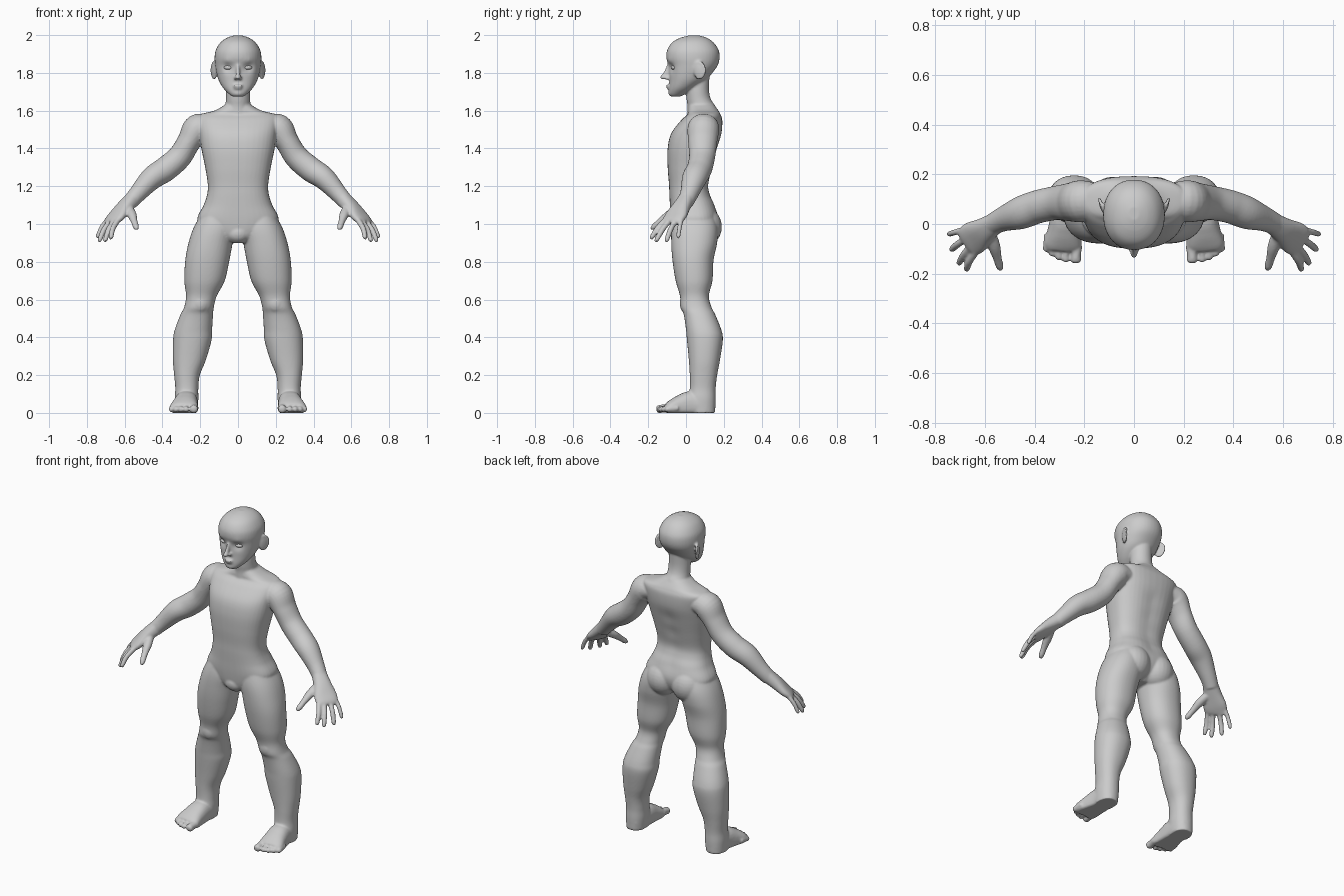
import bpy, bmesh, math
from mathutils import Vector, Matrix, Euler

bm = bmesh.new()


def smooth(rows, n=6):
    """Catmull-Rom interpolation of any tuple rows."""
    out = []
    for i in range(len(rows) - 1):
        p0, p1, p2 = rows[max(i - 1, 0)], rows[i], rows[i + 1]
        p3 = rows[min(i + 2, len(rows) - 1)]
        for k in range(n):
            t = k / n
            out.append([0.5 * (2 * b + (c - a) * t + (2 * a - 5 * b + 4 * c - d) * t * t
                               + (3 * b - a - 3 * c + d) * t ** 3)
                        for a, b, c, d in zip(p0, p1, p2, p3)])
    return out + [list(rows[-1])]


def oval(a, b, p, n=40):
    pts = []
    for i in range(n):
        c, s = math.cos(2 * math.pi * i / n), math.sin(2 * math.pi * i / n)
        pts.append((math.copysign(abs(c) ** (2 / p), c) * a, math.copysign(abs(s) ** (2 / p), s) * b))
    return pts


def skin(rings, mirror):
    made = []
    for sx in ((1, -1) if mirror else (1,)):
        vs = [[bm.verts.new((p[0] * sx, p[1], p[2])) for p in r] for r in rings]
        n = len(vs[0])
        for r, q in zip(vs, vs[1:]):
            for i in range(n):
                bm.faces.new((r[i], r[(i + 1) % n], q[(i + 1) % n], q[i]))
        bm.faces.new(vs[0][::-1])
        bm.faces.new(vs[-1])
        made += [v for r in vs for v in r]
    return made


def stack(rows, p=2.0, mirror=False):
    """Horizontal sections: z, x min, x max, y front, y back."""
    rings = []
    for z, x0, x1, y0, y1 in smooth(rows):
        rings.append([((x0 + x1) / 2 + u, (y0 + y1) / 2 + v, z)
                      for u, v in oval((x1 - x0) / 2, (y1 - y0) / 2, p)])
    return skin(rings, mirror)


def tube(rows, side, p=2.0):
    """Sections along a path: x, y, z, radius along side, other radius. Mirrored."""
    rows = smooth(rows)
    c = [Vector(r[:3]) for r in rows]
    rings = []
    for i, r in enumerate(rows):
        t = (c[min(i + 1, len(c) - 1)] - c[max(i - 1, 0)]).normalized()
        u = Vector(side)
        u = (u - t * u.dot(t)).normalized()
        w = t.cross(u)
        rings.append([c[i] + u * a + w * b for a, b in oval(r[3], r[4], p, 24)])
    return skin(rings, True)


def ball(target, pos, size, rot=(0, 0, 0), mirror=True):
    m = Matrix.Translation(pos) @ Euler(rot).to_matrix().to_4x4() @ Matrix.Diagonal((*size, 1))
    for sx in ((1, -1) if mirror else (1,)):
        bmesh.ops.create_uvsphere(target, u_segments=24, v_segments=16, radius=1,
                                  matrix=Matrix.Diagonal((sx, 1, 1, 1)) @ m)


def push(verts, pos, radius, offset):
    for v in verts:
        d = (v.co - Vector(pos)).length / radius
        v.co += Vector(offset) * math.exp(-d * d)


def finish(mesh_bm, name):
    bmesh.ops.recalc_face_normals(mesh_bm, faces=mesh_bm.faces[:])
    for f in mesh_bm.faces:
        f.smooth = True
    me = bpy.data.meshes.new(name)
    mesh_bm.to_mesh(me)
    mesh_bm.free()
    ob = bpy.data.objects.new(name, me)
    bpy.context.collection.objects.link(ob)
    return ob


# Torso
torso = stack([(z, -w, w, f, b) for z, w, f, b in (
    (.90, .04, -.05, .09), (.95, .15, -.07, .15), (1.02, .215, -.08, .172), (1.10, .182, -.085, .155),
    (1.155, .164, -.088, .13), (1.21, .16, -.09, .122), (1.30, .174, -.097, .142), (1.40, .194, -.097, .168),
    (1.48, .205, -.078, .188), (1.55, .215, -.025, .192), (1.58, .20, .008, .183),
    (1.60, .125, .01, .172), (1.63, .07, .015, .15))], p=2.5)
for z in (1.1, 1.2, 1.3, 1.4):
    push(torso, (0, .15, z), .05, (0, -.008, 0))
ball(bm, (.085, .095, .985), (.1, .095, .105))
ball(bm, (0, -.035, .95), (.06, .045, .05), mirror=False)

# Neck
stack([(z, -w, w, f, b) for z, w, f, b in (
    (1.56, .09, .005, .18), (1.62, .07, .008, .158), (1.66, .064, .003, .132),
    (1.71, .063, 0, .122), (1.79, .06, .0, .125))])

# Head with eye sockets and cheeks
head = stack([(z, -w, w, f, b) for z, w, f, b in (
    (1.675, .03, -.083, -.03), (1.69, .05, -.09, 0), (1.72, .079, -.09, .05), (1.76, .102, -.088, .105),
    (1.80, .114, -.09, .14), (1.84, .121, -.094, .168), (1.88, .124, -.104, .178), (1.92, .118, -.1, .173),
    (1.96, .094, -.075, .147), (1.985, .06, -.032, .112), (1.998, .022, .015, .07))], p=2.15)
for s in (-1, 1):
    push(head, (s * .052, -.08, 1.828), .026, (0, .016, 0))
    push(head, (s * .055, -.08, 1.862), .02, (0, -.005, 0))
for pos, size in (((0, -.122, 1.777), (.014, .015, .013)), ((0, -.098, 1.732), (.026, .009, .006)),
                  ((0, -.094, 1.719), (.021, .009, .006)), ((0, -.08, 1.694), (.026, .014, .017))):
    ball(bm, pos, size, mirror=False)
ball(bm, (.012, -.1, 1.773), (.011, .014, .01))
tube([(0, -.082, 1.85, .009, .014), (0, -.098, 1.81, .01, .015), (0, -.115, 1.78, .013, .015)], (1, 0, 0))

# Ears
ball(bm, (.126, .066, 1.812), (.010, .03, .045), (.15, 0, -.4))
rim = [(.126 + .013 * math.cos(a), .068 + .031 * math.cos(a), 1.814 + .042 * math.sin(a), .007, .007)
       for a in (math.pi * (-.65 + 1.6 * i / 10) for i in range(11))]
tube(rim, (1, -.4, 0))

# Legs
stack([(1.06, .03, .19, -.06, .145), (.98, .012, .235, -.076, .168), (.90, .028, .262, -.078, .165),
       (.81, .045, .279, -.072, .146), (.70, .07, .284, -.055, .14), (.62, .112, .275, -.032, .121),
       (.56, .128, .285, -.028, .135), (.52, .132, .305, -.012, .155), (.44, .137, .335, 0, .187),
       (.385, .14, .344, .005, .195), (.28, .17, .345, .015, .18), (.20, .202, .338, .02, .165),
       (.13, .21, .332, .02, .157), (.07, .21, .335, .01, .157), (0, .217, .332, .01, .154)], p=2.2, mirror=True)
ball(bm, (.2, -.003, .58), (.045, .03, .05))

# Feet and toes
tube([(.272, .145, .03, .035, .035), (.272, .1, .04, .058, .05), (.274, .03, .045, .062, .07),
      (.28, -.03, .035, .068, .06), (.286, -.08, .025, .076, .042), (.288, -.105, .02, .068, .028)],
     (1, 0, 0), 2.4)
for x, tip, r in ((.234, -.157, .022), (.274, -.154, .015), (.302, -.145, .015),
                  (.328, -.13, .015), (.351, -.112, .015)):
    tube([(x - .004, tip + .07, .026, r, r), (x, tip + .03, .022, r * .95, r), (x, tip + .01, .018, r, r),
          (x, tip, .016, r * .5, r * .5)], (1, 0, 0))

# Arms
tube([(.15, .098, 1.515, .07, .055), (.212, .092, 1.505, .084, .078), (.26, .088, 1.435, .077, .063),
      (.31, .085, 1.355, .069, .064), (.385, .07, 1.29, .067, .066), (.455, .045, 1.243, .066, .061),
      (.525, .02, 1.168, .05, .048), (.572, -.003, 1.115, .043, .041)], (0, 1, 0))

# Palms, fingers and thumbs
across = Vector((.41, .9, .16))
tube([(.555, .005, 1.135, .042, .04), (.60, -.025, 1.09, .052, .036), (.64, -.053, 1.045, .067, .028),
      (.665, -.072, 1.018, .064, .021), (.674, -.08, 1.005, .055, .014)], across, 2.3)
for k, tip, r in ((-.05, (.675, -.187, .92), .0145), (-.017, (.706, -.162, .905), .0145),
                  (.017, (.737, -.106, .905), .0145), (.05, (.748, -.042, .925), .0125)):
    base, tip = Vector((.655, -.065, 1.03)) + across * k, Vector(tip)
    mid = base.lerp(tip, .5) + Vector((.007, -.002, .006))
    tube([(*base, r, r), (*mid, r, r), (*mid.lerp(tip, .8), r * .9, r * .85), (*tip, r * .45, r * .4)], across)
tube([(.58, -.035, 1.085, .024, .024), (.562, -.09, 1.05, .025, .022), (.55, -.135, 1.015, .018, .017),
      (.54, -.17, .985, .016, .015), (.535, -.185, .972, .008, .007)], (1, 0, 0))

# Flat soles, then fuse every part into one smooth skin
for v in bm.verts:
    v.co.z = max(v.co.z, 0)
body = finish(bm, "body")
fuse = body.modifiers.new("fuse", 'REMESH')
fuse.mode = 'VOXEL'
fuse.voxel_size = .006
fuse.use_smooth_shade = True
relax = body.modifiers.new("relax", 'SMOOTH')
relax.factor = .5
relax.iterations = 5

# Eyes
eb = bmesh.new()
ball(eb, (.052, -.063, 1.828), (.024, .016, .012), (0, 0, .3))
finish(eb, "eyes")
